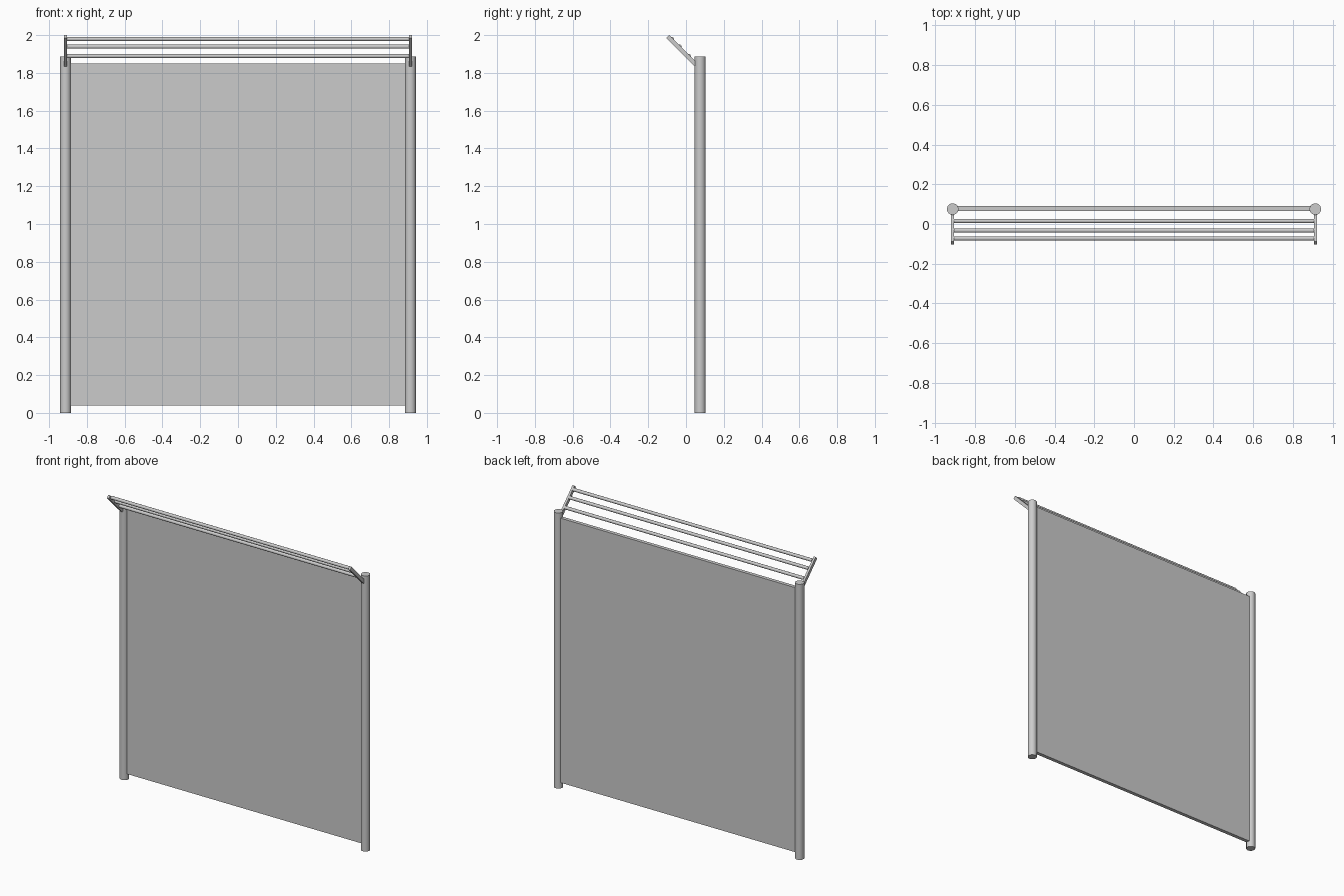
import bpy
from math import radians, pi, sqrt

if "Cube" in bpy.data.objects:
    bpy.data.objects.remove(bpy.data.objects["Cube"])

POST_X, POST_Y = 0.913, 0.075


def box(name, loc, size, rot=(0, 0, 0)):
    bpy.ops.mesh.primitive_cube_add(size=1, location=loc, rotation=rot)
    o = bpy.context.object
    o.name = name
    o.scale = size
    bpy.ops.object.transform_apply(location=False, rotation=False, scale=True)
    return o


def rod(name, loc, radius, length, sides, rot=(0, 0, 0)):
    bpy.ops.mesh.primitive_cylinder_add(vertices=sides, radius=radius, depth=length,
                                        location=loc, rotation=rot)
    o = bpy.context.object
    o.name = name
    bpy.ops.object.shade_smooth_by_angle(angle=radians(50))
    return o


# flat fence panel between the posts
box("fence_panel", (0, POST_Y + 0.003, 0.945), (1.80, 0.025, 1.81))

# arm runs at 45 degrees from the post up and forward
y0, z0, y1, z1 = 0.053, 1.843, -0.096, 1.992
arm_len = sqrt((y1 - y0) ** 2 + (z1 - z0) ** 2)

for side, s in (("left", -1), ("right", 1)):
    # round upright post
    rod("post_" + side, (s * POST_X, POST_Y, 0.943), 0.029, 1.886, 24)
    # slanted arm on top of the post
    box("arm_" + side, (s * POST_X, (y0 + y1) / 2, (z0 + z1) / 2),
        (0.015, 0.023, arm_len), (radians(45), 0, 0))

# three thin rails strung between the arms
for i, (y, z) in enumerate(((0.015, 1.889), (-0.033, 1.939), (-0.073, 1.979))):
    rod("top_rail_%d" % (i + 1), (0, y, z), 0.011, 1.814, 12, (0, pi / 2, 0))
